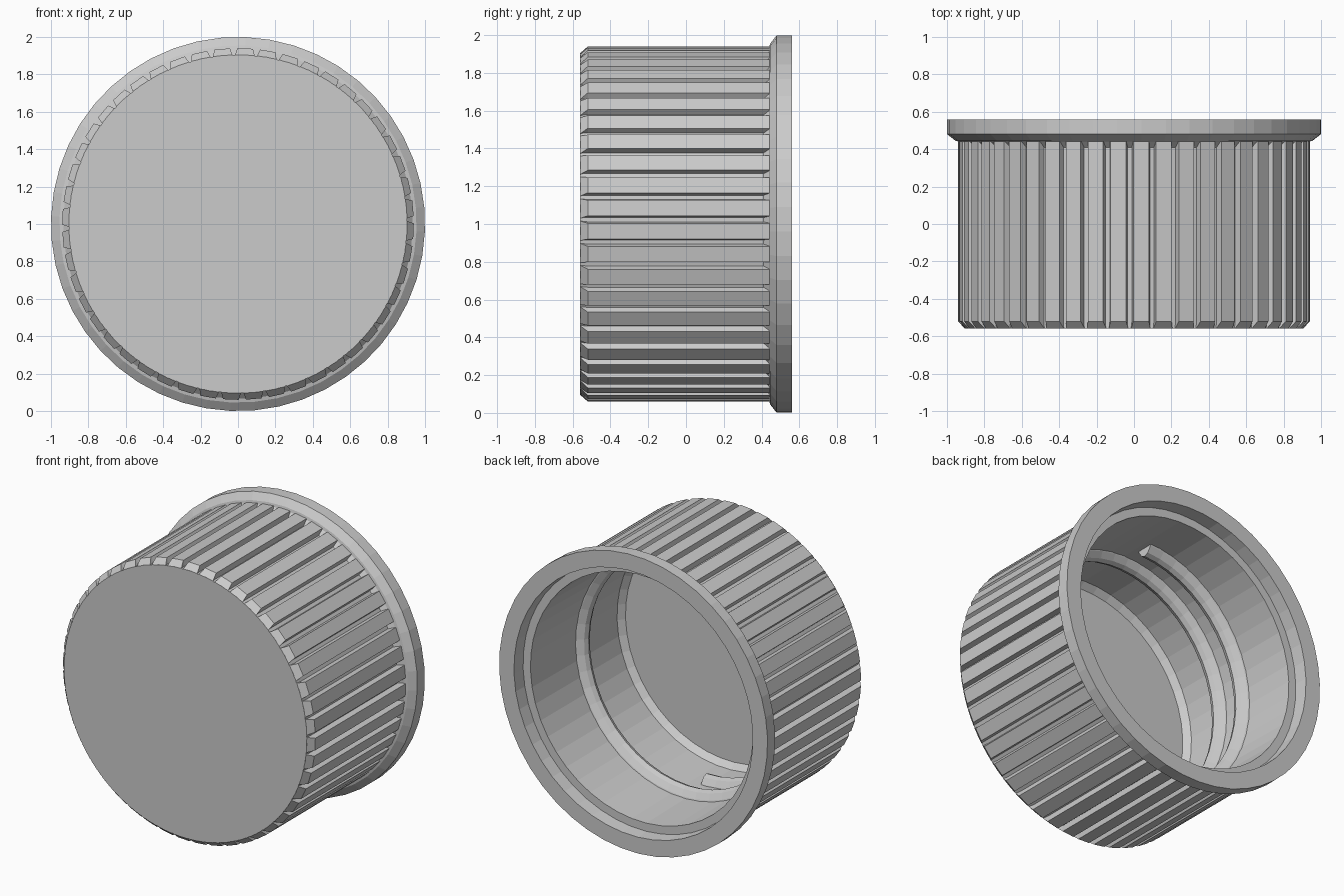
import bpy, bmesh
from math import cos, sin, pi, radians

if "Cube" in bpy.data.objects:
    bpy.data.objects.remove(bpy.data.objects["Cube"])

SEG = 48                 # facets around the cap, also the number of ribs
PITCH = 2 * pi / SEG
GROOVE = 0.025           # angle of the first groove


def pt(r, a, y):
    # cap axis runs along y, centred at z = 1
    return (r * cos(a), y, 1 + r * sin(a))


def finish(name, bm):
    bmesh.ops.recalc_face_normals(bm, faces=bm.faces)
    me = bpy.data.meshes.new(name)
    bm.to_mesh(me)
    bm.free()
    ob = bpy.data.objects.new(name, me)
    bpy.context.collection.objects.link(ob)
    return ob


def bridge(bm, a, b, closed):
    n = len(a)
    for i in range(n if closed else n - 1):
        j = (i + 1) % n
        bm.faces.new((a[i], a[j], b[j], b[i]))


# Cap shell: closed end, flared rim, stepped mouth and hollow inside
profile = [(0.905, -0.56), (0.905, 0.41), (0.935, 0.44), (0.955, 0.445),
           (1.0, 0.48), (1.0, 0.56), (0.89, 0.56), (0.885, 0.47),
           (0.83, 0.47), (0.815, -0.43), (0.78, -0.47)]
bm = bmesh.new()
rings = [[bm.verts.new(pt(r, GROOVE + (i + 0.5) * PITCH, y)) for i in range(SEG)]
         for r, y in profile]
for a, b in zip(rings, rings[1:]):
    bridge(bm, a, b, True)
bm.faces.new(rings[0])
bm.faces.new(rings[-1])
finish("cap_shell", bm)

# Grip ribs: tapered bars with a chamfered front end
bm = bmesh.new()
stations = [(0.905, -0.56), (0.94, -0.52), (0.94, 0.45)]
for k in range(SEG):
    mid = GROOVE + (k + 0.5) * PITCH
    loops = []
    for r, y in stations:
        top = PITCH * (0.44 - 0.10 * (r - 0.905) / 0.035)
        loops.append([bm.verts.new(pt(rr, mid + h, y)) for rr, h in
                      ((0.885, -PITCH * 0.44), (r, -top), (r, top), (0.885, PITCH * 0.44))])
    for a, b in zip(loops, loops[1:]):
        bridge(bm, a, b, True)
    bm.faces.new(loops[0])
    bm.faces.new(loops[-1])
finish("grip_ribs", bm)

# Internal screw thread: rounded ridge swept along a helix
bm = bmesh.new()
section = [(0.84, -0.065), (0.815, -0.055), (0.778, -0.03), (0.765, 0.0),
           (0.778, 0.03), (0.815, 0.055), (0.84, 0.065)]
TURNS, LEAD, START = 1.5, 0.21, 0.10
steps = int(TURNS * SEG)
sweep = []
for i in range(steps + 1):
    t = i / SEG
    sweep.append([bm.verts.new(pt(r, radians(90) + t * 2 * pi, START - LEAD * t + dy))
                  for r, dy in section])
for a, b in zip(sweep, sweep[1:]):
    bridge(bm, a, b, True)
bm.faces.new(sweep[0])
bm.faces.new(sweep[-1])
finish("screw_thread", bm)
